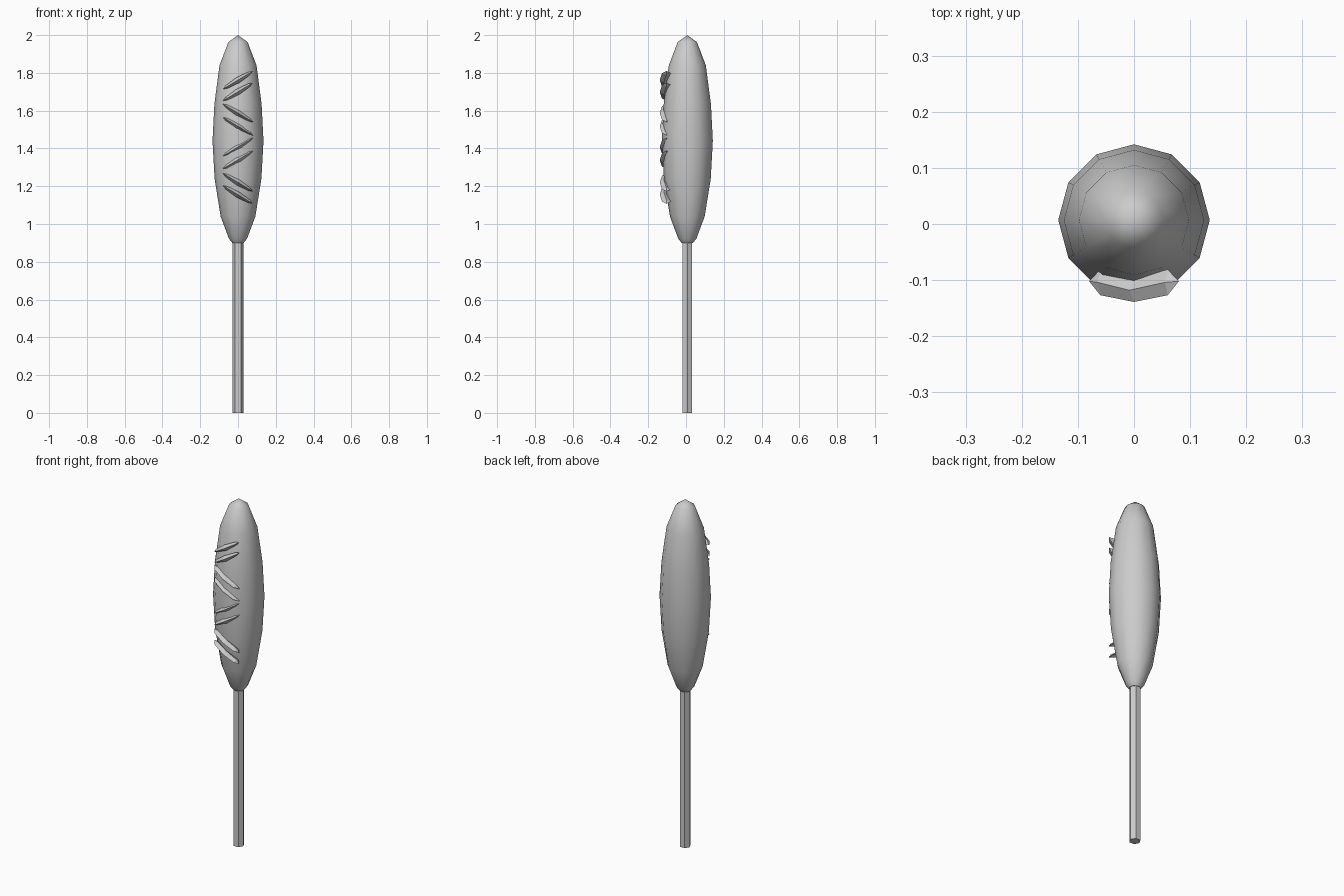
import bpy, bmesh, math
from mathutils import Vector

if "Cube" in bpy.data.objects:
    bpy.data.objects.remove(bpy.data.objects["Cube"])

YC = 0.007  # axis of stick and body


def make_object(name, rings, smooth=False):
    """Skin a list of vertex rings; single-point rings become tips."""
    bm = bmesh.new()
    vr = [[bm.verts.new(p) for p in ring] for ring in rings]
    for a, b in zip(vr, vr[1:]):
        n = max(len(a), len(b))
        for i in range(n):
            j = (i + 1) % n
            if len(a) == 1:
                bm.faces.new((a[0], b[j], b[i]))
            elif len(b) == 1:
                bm.faces.new((a[i], a[j], b[0]))
            else:
                bm.faces.new((a[i], a[j], b[j], b[i]))
    for end in (vr[0], vr[-1]):
        if len(end) > 2:
            bm.faces.new(end)
    bmesh.ops.recalc_face_normals(bm, faces=bm.faces)
    for f in bm.faces:
        f.smooth = smooth and len(f.verts) <= 4
    me = bpy.data.meshes.new(name)
    bm.to_mesh(me)
    bm.free()
    ob = bpy.data.objects.new(name, me)
    bpy.context.collection.objects.link(ob)
    return ob


def circle(r, z, n):
    if r == 0:
        return [(0, YC, z)]
    return [(r * math.cos(2 * math.pi * i / n), YC + r * math.sin(2 * math.pi * i / n), z)
            for i in range(n)]


# Hexagonal stick
make_object("stick", [circle(0.03, 0, 6), circle(0.03, 0.95, 6)])

# Twelve-sided smooth battered body
profile = [(0.03, 0.9), (0.048, 0.922), (0.092, 1.04), (0.124, 1.24), (0.135, 1.44),
           (0.125, 1.635), (0.098, 1.84), (0.051, 1.963), (0, 2.0)]
make_object("batter_body", [circle(r, z, 12) for r, z in profile], smooth=True)

# Tapered sauce strokes wrapped across the front: (centre z, slope sign)
strokes = [(1.762, 1), (1.70, 1), (1.587, -1), (1.517, -1),
           (1.408, 1), (1.34, 1), (1.22, -1), (1.155, -1)]
# stations across x: (x, centre y, half depth, half width)
stations = [(-0.08, -0.102, 0, 0), (-0.06, -0.104, 0.023, 0.009), (0, -0.118, 0.021, 0.016),
            (0.06, -0.104, 0.023, 0.009), (0.08, -0.102, 0, 0)]
for k, (zc, s) in enumerate(strokes):
    along = Vector((0.08, 0, 0.048 * s))
    across = Vector((-along.z, 0, along.x)).normalized()
    rings = []
    for x, y, d, w in stations:
        c = Vector((0, y, zc)) + along * (x / 0.08)
        depth = Vector((0, d, 0))
        rings.append([c - depth, c + across * w, c + depth, c - across * w] if d else [c])
    make_object(f"sauce_stroke_{k + 1}", rings)
